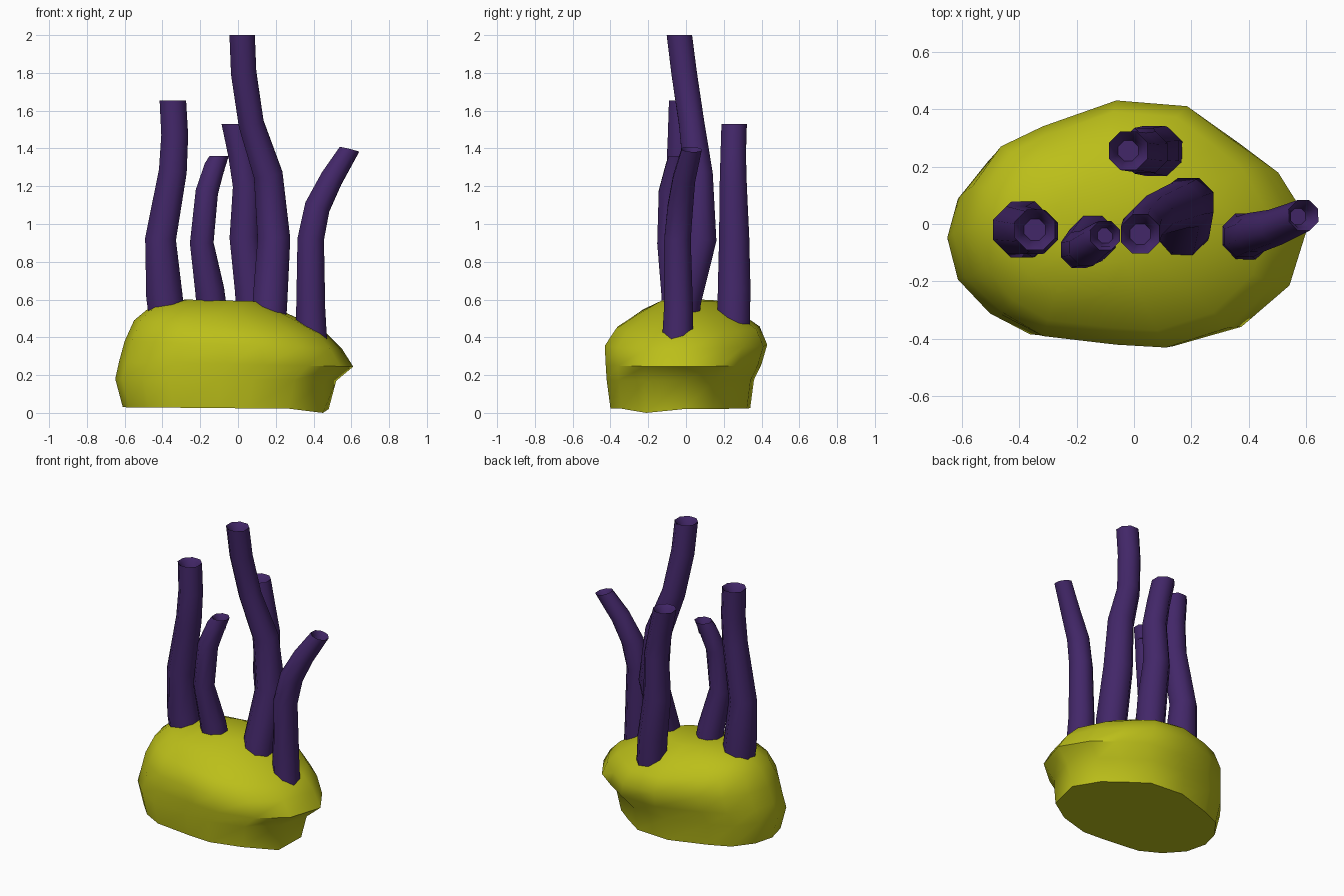
import bpy, bmesh, math
from mathutils import Vector

if "Cube" in bpy.data.objects:
    bpy.data.objects.remove(bpy.data.objects["Cube"])


def material(name, rgb):
    m = bpy.data.materials.new(name)
    m.diffuse_color = (*rgb, 1)
    m.use_nodes = True
    m.node_tree.nodes["Principled BSDF"].inputs["Base Color"].default_value = m.diffuse_color
    return m


def loft(name, rings, mat, angle):
    # skin a stack of equal-length rings and cap both ends
    bm = bmesh.new()
    rows = [[bm.verts.new(p) for p in ring] for ring in rings]
    n = len(rows[0])
    for a, b in zip(rows, rows[1:]):
        for i in range(n):
            j = (i + 1) % n
            bm.faces.new((a[i], a[j], b[j], b[i]))
    bm.faces.new(rows[0][::-1])
    bm.faces.new(rows[-1])
    bmesh.ops.recalc_face_normals(bm, faces=bm.faces)
    me = bpy.data.meshes.new(name)
    bm.to_mesh(me)
    bm.free()
    ob = bpy.data.objects.new(name, me)
    bpy.context.collection.objects.link(ob)
    me.materials.append(mat)
    bpy.ops.object.select_all(action='DESELECT')
    ob.select_set(True)
    bpy.context.view_layer.objects.active = ob
    bpy.ops.object.shade_smooth_by_angle(angle=math.radians(angle))
    return ob


def tube(name, path, mat, end_axis=(0, 0, 1), sides=8):
    # path points are (x, y, z, radius); the open end gets a funnel-shaped hole
    pts = [Vector(p[:3]) for p in path]
    rings = []

    def ring(c, r, axis):
        q = Vector((0, 0, 1)).rotation_difference(axis)
        return [c + q @ Vector((r * math.cos(t), r * math.sin(t), 0))
                for t in (math.tau * (k + 0.5) / sides for k in range(sides))]

    for i, p in enumerate(path):
        if i == 0:
            axis = Vector((0, 0, 1))
        elif i == len(path) - 1:
            axis = Vector(end_axis).normalized()
        else:
            axis = (pts[i + 1] - pts[i - 1]).normalized()
        rings.append(ring(pts[i], p[3] * 1.04, axis))
    r = path[-1][3]
    for scale, depth in ((0.8, 0.02), (0.55, 0.08)):
        rings.append(ring(pts[-1] - axis * depth, r * scale, axis))
    return loft(name, rings, mat, 50)


yellow = material("rock_yellow", (0.50, 0.52, 0.01))
purple = material("tube_purple", (0.055, 0.02, 0.14))

# rock: one plan outline, refitted to the extents of each level
plan = [(-.65, -.02), (-.61, -.18), (-.49, -.31), (-.34, -.39), (-.06, -.42),
        (.13, -.43), (.37, -.36), (.54, -.21), (.61, .02), (.50, .20),
        (.37, .30), (.21, .41), (-.06, .43), (-.34, .34), (-.50, .27), (-.61, .13)]
# xmin, xmax, ymin, ymax, z at left, z at right
levels = [(-.61, .48, -.40, .34, .03, .02),
          (-.65, .52, -.42, .36, .18, .17),
          (-.63, .61, -.425, .40, .27, .245),
          (-.60, .55, -.43, .43, .38, .34),
          (-.55, .47, -.37, .39, .49, .42),
          (-.46, .32, -.25, .28, .565, .50),
          (-.28, .12, -.13, .16, .60, .59)]
rock_rings = []
for x0, x1, y0, y1, zl, zr in levels:
    ring = []
    for px, py in plan:
        u, v = (px + .65) / 1.26, (py + .43) / .86
        ring.append((x0 + u * (x1 - x0), y0 + v * (y1 - y0), zl + u * (zr - zl)))
    rock_rings.append(ring)
# low corner that touches the ground
x, y, z = rock_rings[0][7]
rock_rings[0][7] = (x + .03, y, 0)
loft("rock", rock_rings, yellow, 50)

# tubes growing from the rock
tube("left_tube", [(-.365, -.01, .42, .10), (-.39, -.02, .62, .10), (-.41, -.02, .92, .085),
                   (-.345, -.03, 1.28, .077), (-.335, -.025, 1.47, .074),
                   (-.345, -.02, 1.655, .073)], purple)
tube("short_tube", [(-.13, -.04, .48, .085), (-.15, -.055, .65, .08), (-.192, -.09, .90, .065),
                    (-.165, -.085, 1.17, .062), (-.125, -.055, 1.30, .056),
                    (-.10, -.04, 1.36, .053)], purple)
tube("tall_tube", [(.16, -.03, .42, .095), (.17, -.01, .60, .095), (.19, .075, .92, .09),
                   (.16, .065, 1.26, .08), (.07, .03, 1.53, .07),
                   (.03, -.01, 1.80, .07), (.022, -.035, 2.0, .07)], purple)
tube("back_tube", [(.085, .25, .42, .09), (.07, .255, .65, .09), (.035, .255, .93, .083),
                   (.045, .25, 1.20, .075), (.015, .25, 1.37, .07),
                   (-.02, .255, 1.53, .07)], purple)
tube("right_tube", [(.39, -.045, .38, .085), (.385, -.04, .55, .08), (.385, -.045, .92, .073),
                    (.42, -.03, 1.09, .07), (.495, -.01, 1.24, .062),
                    (.59, .03, 1.395, .055)], purple, end_axis=(.25, .05, 1))
